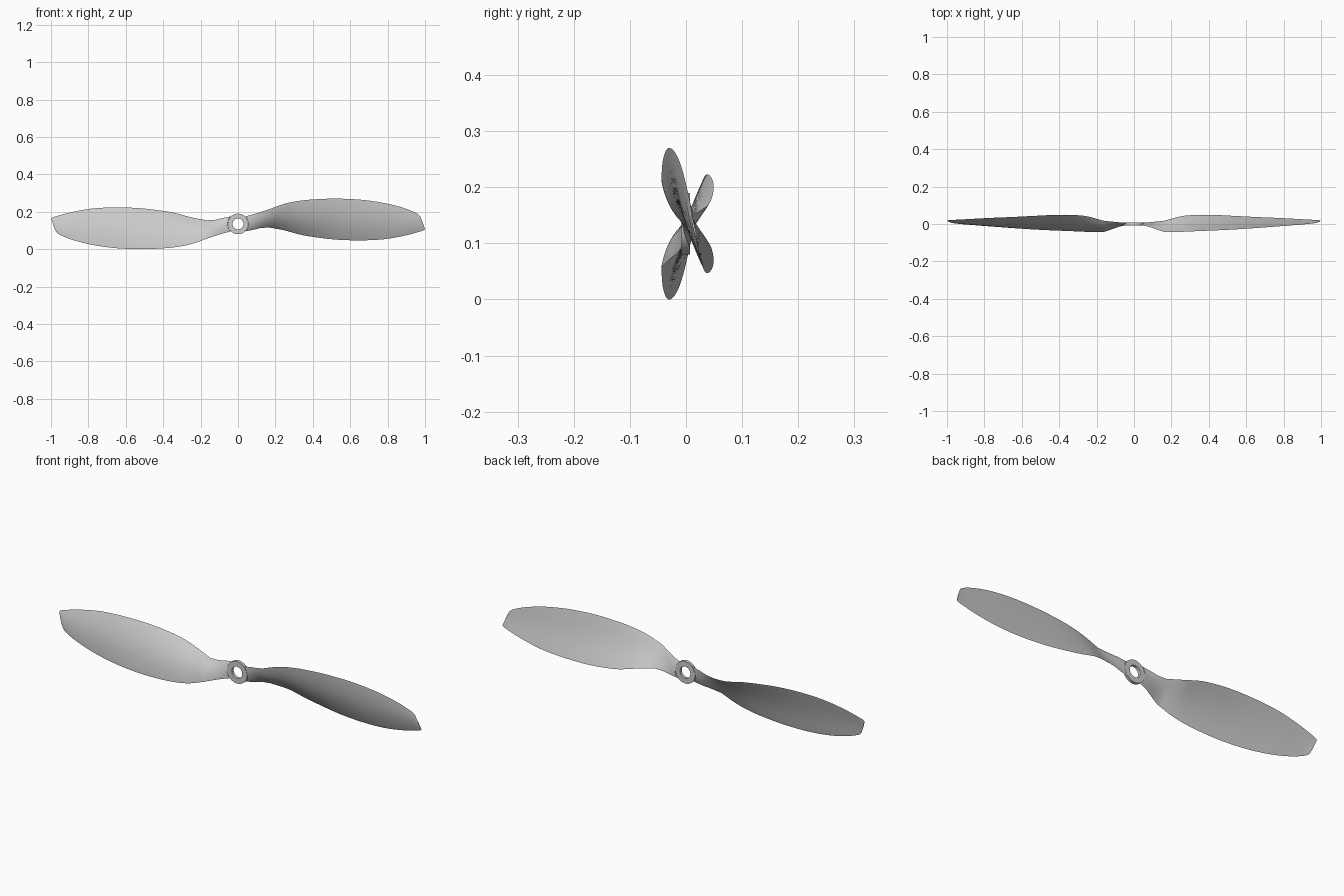
import bpy, bmesh, math
from mathutils import Vector, Matrix

if "Cube" in bpy.data.objects:
    bpy.data.objects.remove(bpy.data.objects["Cube"])

CZ = 0.135  # height of the rotation axis

# stations: upper edge x,y,z, lower edge x,y,z, thickness, camber
ROOT = [
    (.050, -.006, .175, .050, .006, .095, .013, .000),
    (.080, -.014, .186, .080, .009, .103, .013, .001),
    (.120, -.029, .198, .120, .013, .113, .012, .003),
]
BLADE = [
    (.165, -.044, .213, .165, .018, .116, .012, .007),
    (.250, -.042, .243, .250, .041, .100, .012, .010),
    (.340, -.038, .260, .340, .049, .076, .011, .012),
    (.440, -.034, .268, .440, .048, .060, .010, .012),
    (.540, -.029, .270, .540, .043, .050, .009, .011),
    (.660, -.021, .264, .660, .037, .047, .009, .010),
    (.780, -.012, .247, .780, .032, .053, .008, .008),
    (.880, -.004, .222, .890, .026, .072, .006, .006),
    (.945, .002, .197, .965, .022, .092, .005, .004),
    (.970, .006, .180, .992, .020, .101, .004, .002),
    (.984, .010, .152, 1.00, .020, .106, .003, .001),
]


def smooth(rows, steps):
    """Catmull-Rom through the stations."""
    out = []
    for i in range(len(rows) - 1):
        p1, p2 = rows[i], rows[i + 1]
        p0 = rows[i - 1] if i else [2 * a - b for a, b in zip(p1, p2)]
        p3 = rows[i + 2] if i + 2 < len(rows) else [2 * b - a for a, b in zip(p1, p2)]
        for k in range(steps):
            t = k / steps
            out.append([b + .5 * t * (c - a + t * (2*a - 5*b + 4*c - d + t * (3*(b - c) + d - a)))
                        for a, b, c, d in zip(p0, p1, p2, p3)])
    return out + [rows[-1]]


def section(row, n=14):
    """Closed cambered airfoil loop: along the front face, back along the rear."""
    up, low = Vector(row[0:3]), Vector(row[3:6])
    chord = low - up
    nrm = chord.cross(Vector((1, 0, 0))).normalized()
    if nrm.y > 0:
        nrm = -nrm
    pts = []
    for j in range(2 * n):
        k = j if j <= n else 2 * n - j
        t = .5 - .5 * math.cos(math.pi * k / n)
        s = math.sin(math.pi * t)
        side = 1 if j <= n else -1
        pts.append(up + chord * t + nrm * (row[7] * s + side * .5 * row[6] * max(s, 0) ** .8))
    return pts


def finish(bm, name):
    bmesh.ops.recalc_face_normals(bm, faces=bm.faces)
    mesh = bpy.data.meshes.new(name)
    bm.to_mesh(mesh)
    bm.free()
    ob = bpy.data.objects.new(name, mesh)
    bpy.context.collection.objects.link(ob)
    bpy.context.view_layer.objects.active = ob
    ob.select_set(True)
    bpy.ops.object.shade_smooth_by_angle(angle=math.radians(32))
    ob.select_set(False)
    return ob


def loft(bm, rings, closed=False):
    vr = [[bm.verts.new(p) for p in r] for r in rings]
    n = len(vr[0])
    for a, b in zip(vr, vr[1:] + (vr[:1] if closed else [])):
        for j in range(n):
            bm.faces.new((a[j], a[(j + 1) % n], b[(j + 1) % n], b[j]))
    if not closed:
        bm.faces.new(vr[0])
        bm.faces.new(vr[-1])


# twisted blades, the second turned half a revolution about the hub axis
for name, angle in (("right_blade", 0), ("left_blade", math.pi)):
    bm = bmesh.new()
    rings = [section(r) for r in ROOT + smooth(BLADE, 4)]
    for p in rings[0]:  # root end hollowed to wrap the hub
        p.x = math.sqrt(max(.056 ** 2 - (p.z - CZ) ** 2, .0016))
    loft(bm, rings)
    c = Vector((0, 0, CZ))
    bmesh.ops.rotate(bm, verts=bm.verts, cent=c, matrix=Matrix.Rotation(angle, 3, 'Y'))
    finish(bm, name)

# hub ring
bm = bmesh.new()
profile = [(.029, -.008), (.055, -.008), (.055, .007), (.029, .007)]
loft(bm, [[Vector((r * math.cos(a), y, CZ + r * math.sin(a))) for r, y in profile]
          for a in (2 * math.pi * i / 48 for i in range(48))], closed=True)
finish(bm, "hub_ring")
